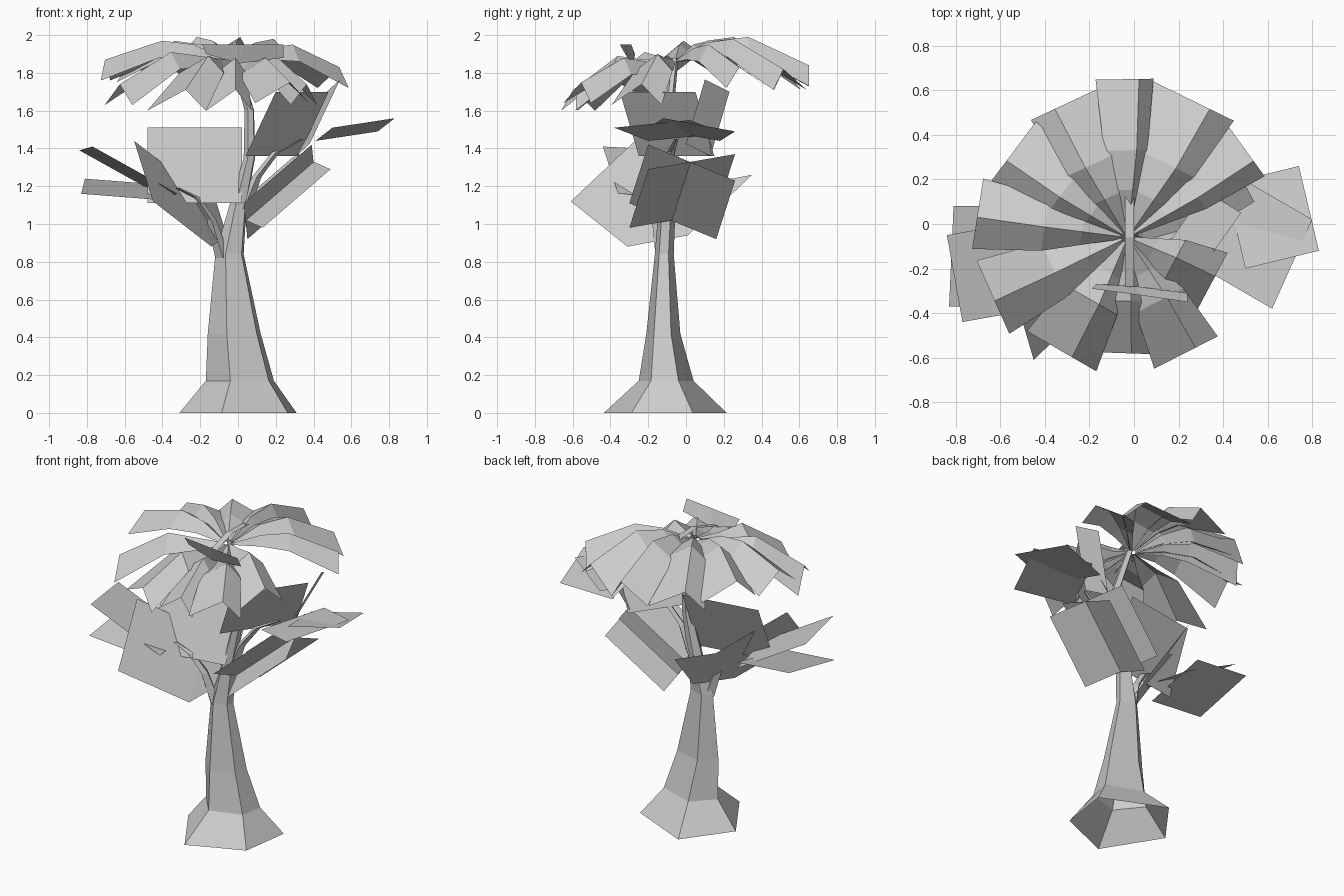
import bpy
import math
from mathutils import Vector

cube = bpy.data.objects.get("Cube")
if cube:
    bpy.data.objects.remove(cube, do_unlink=True)

# One plain grey for the whole tree
grey = bpy.data.materials.new("plain grey")
grey.use_nodes = True
colour = (0.6, 0.6, 0.6, 1)
grey.diffuse_color = colour
shader = grey.node_tree.nodes["Principled BSDF"]
shader.inputs["Base Color"].default_value = colour
shader.inputs["Roughness"].default_value = 0.9


def add_strip(name, rows):
    """Skin a list of equally long point rows with quads."""
    width = len(rows[0])
    verts = [point for row in rows for point in row]
    faces = []
    for r in range(len(rows) - 1):
        for c in range(width - 1):
            a = r * width + c
            faces.append((a, a + 1, a + width + 1, a + width))
    mesh = bpy.data.meshes.new(name)
    mesh.from_pydata(verts, [], faces)
    mesh.materials.append(grey)
    mesh.validate()
    obj = bpy.data.objects.new(name, mesh)
    bpy.context.collection.objects.link(obj)
    return obj


def add_tube(name, section, rings):
    """Open tube: a section scaled by each ring's x, y, z, x size, y size."""
    loop = section + section[:1]
    return add_strip(name, [
        [(x + sx * px, y + sy * py, z) for px, py in loop]
        for x, y, z, sx, sy in rings])


def add_leaf(name, outer, run):
    """Stiff leaf card: an outer edge swept straight back to the branch."""
    outer = [Vector(point) for point in outer]
    return add_strip(name, [[point + Vector(run) for point in outer], outer])


# Trunk: uneven five-sided section, flared root and bent upper stem
pentagon = [(0.85, -0.55), (1, 0.45), (-0.3, 1), (-1, 0.1), (-0.28, -1)]
add_tube("trunk", pentagon, [
    (0, -0.11, 0, 0.31, 0.325),
    (0.01, -0.105, 0.17, 0.18, 0.145),
    (-0.02, -0.12, 0.42, 0.14, 0.09),
    (-0.045, -0.115, 0.84, 0.075, 0.05),
    (0, -0.1, 1.1, 0.045, 0.045),
    (0.06, -0.1, 1.35, 0.03, 0.03),
    (0.06, -0.09, 1.6, 0.025, 0.025),
    (-0.02, -0.06, 1.88, 0.02, 0.02)])

# Side branches
diamond = [(1, 0), (0, 1), (-1, 0), (0, -1)]
add_tube("right_branch", diamond, [
    (-0.08, -0.12, 0.82, 0.04, 0.04),
    (-0.14, -0.15, 1.02, 0.025, 0.03),
    (-0.22, -0.18, 1.14, 0.02, 0.025),
    (-0.32, -0.2, 1.19, 0.01, 0.01)])
add_tube("left_branch", diamond, [
    (0.03, -0.1, 1.08, 0.035, 0.035),
    (0.1, -0.1, 1.25, 0.025, 0.025),
    (0.2, -0.08, 1.38, 0.02, 0.02),
    (0.34, -0.05, 1.45, 0.01, 0.01)])

# Stiff lower leaves: pairs of cards, some crossing each other
low_run = (-0.36, -0.1, -0.31)
add_leaf("left_low_leaf", [(0.39, -0.2, 1.42), (0.41, 0.26, 1.23)], low_run)
add_leaf("left_low_leaf_cross", [(0.49, -0.2, 1.29), (0.31, 0.26, 1.37)], low_run)
add_leaf("left_flat_leaf",
         [(0.74, 0.26, 1.49), (0.83, -0.12, 1.56)], (-0.33, -0.08, -0.05))
add_leaf("left_flat_leaf_cross",
         [(0.8, 0.02, 1.55), (0.62, -0.38, 1.51)], (-0.31, 0.18, -0.07))
add_leaf("left_upper_leaf",
         [(0.2, -0.35, 1.7), (0.48, 0.05, 1.7)], (-0.16, 0.1, -0.34))
add_leaf("left_upper_leaf_side",
         [(0.54, 0.1, 1.765), (0.47, 0.23, 1.7)], (-0.16, -0.1, -0.34))
add_leaf("right_front_leaf",
         [(-0.45, -0.61, 1.12), (-0.55, -0.27, 1.44)], (0.31, 0.3, -0.24))
add_leaf("right_front_leaf_fold",
         [(-0.24, 0.03, 1.2), (-0.16, 0.35, 1.26)], (0.1, -0.34, -0.32))
add_leaf("right_back_leaf",
         [(-0.48, -0.07, 1.51), (0.02, 0.01, 1.51)], (0, -0.17, -0.4))
add_leaf("right_high_leaf",
         [(-0.84, -0.05, 1.39), (-0.77, -0.44, 1.41)], (0.45, 0.08, -0.25))
add_leaf("right_low_leaf",
         [(-0.81, 0.08, 1.24), (-0.83, -0.37, 1.16)], (0.38, 0, -0.03))


def add_frond(name, heading, reach, tip, half, crest, ridge):
    """Drooping crown frond with a raised ridge and two sloping sides."""
    centre = Vector((-0.03, -0.06, 0))
    along = Vector((math.cos(heading), math.sin(heading), 0))
    across = Vector((-along.y, along.x, 0))
    rows = []
    for part, z, width, drop in (
            (0.04, 1.87, 0.08, 0.01),
            (0.3, crest - 0.02, 0.42, 0.06),
            (0.55, crest, 0.75, 0.09),
            (1.0, tip + 0.05, 1.0, 0.11)):
        row = []
        for side, sink in ((-1, 1), (ridge, 0), (1, 1)):
            point = centre + along * reach * part + across * half * width * side
            point.z = z - drop * sink
            row.append(point)
        rows.append(row)
    return add_strip(name, rows)


# Crown: heading in degrees, reach, tip, half width, crest, ridge offset
fronds = [
    (91, 0.71, 1.79, 0.13, 1.99, -0.5), (64, 0.68, 1.77, 0.2, 1.98, -0.4),
    (36, 0.66, 1.78, 0.14, 1.95, -0.4), (-28, 0.43, 1.69, 0.15, 1.9, 0.2),
    (-63, 0.58, 1.7, 0.16, 1.88, 0.3), (-92, 0.52, 1.66, 0.12, 1.88, 0.3),
    (-120, 0.59, 1.66, 0.18, 1.89, 0.3), (-156, 0.66, 1.69, 0.18, 1.91, 0.1),
    (171, 0.68, 1.82, 0.16, 1.97, 0.1), (143, 0.64, 1.81, 0.17, 1.97, 0.3),
    (115, 0.66, 1.77, 0.17, 1.99, 0.3)]
for number, (degrees, *shape) in enumerate(fronds, 1):
    add_frond(f"crown_frond_{number}", math.radians(degrees), *shape)

# Young frond arching over the crown, with a flat end
add_strip("young_frond_stem", [
    [(-0.04, 0.18, 1.93), (0, 0.18, 1.93)],
    [(-0.04, -0.06, 1.94), (0, -0.06, 1.94)],
    [(-0.04, -0.28, 1.87), (0, -0.28, 1.87)]])
add_strip("young_frond_end", [
    [(-0.19, -0.29, 1.95), (0.03, -0.32, 1.95), (0.24, -0.35, 1.95)],
    [(-0.17, -0.27, 1.9), (0.01, -0.28, 1.85), (0.24, -0.31, 1.88)]])
